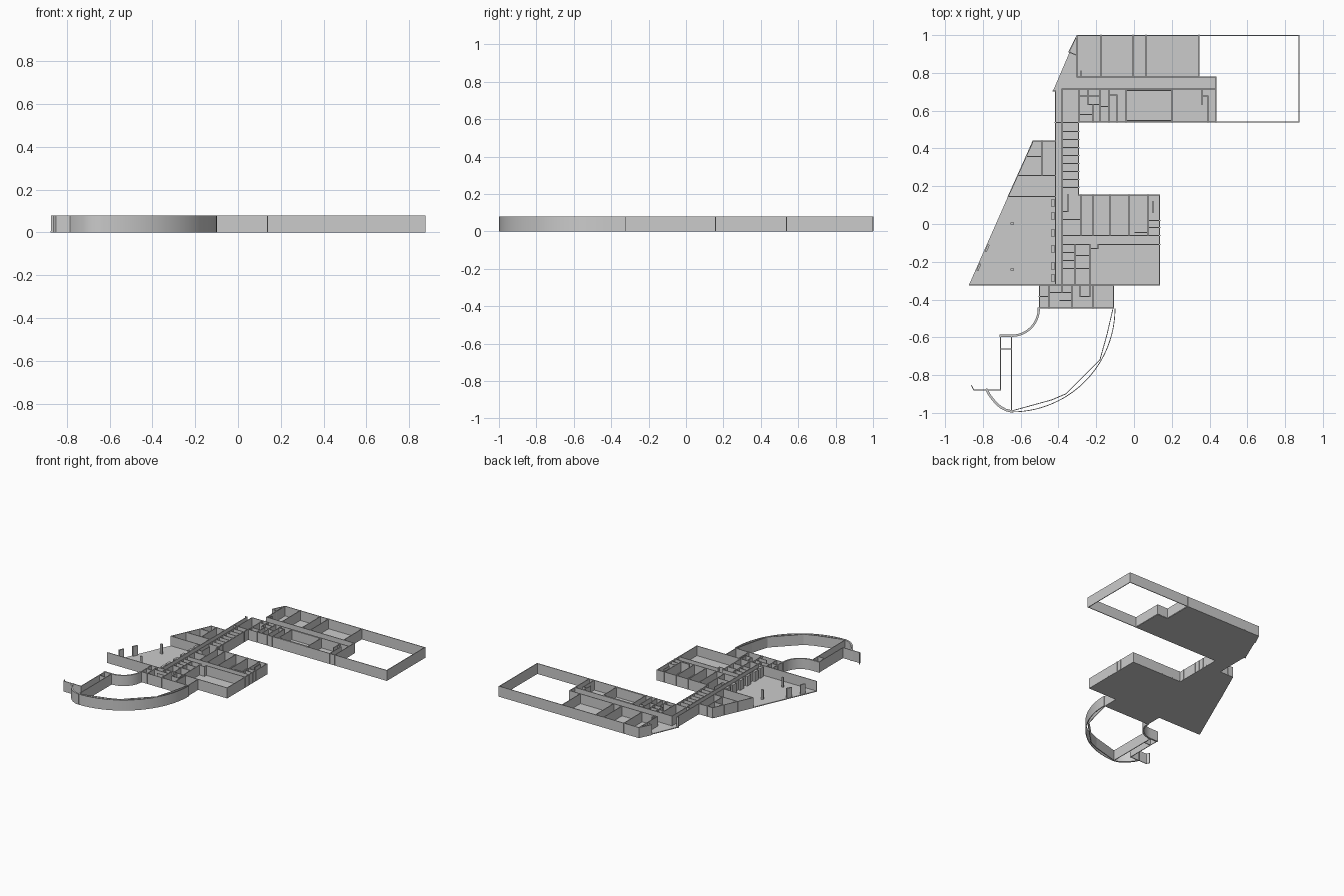
import bpy, bmesh, math
from mathutils import Vector

S = 188.5            # plan units per model unit
CX, CY = 1134, 224.5  # plan centre
H = 0.08             # wall height
SLAB = 0.006         # floor thickness


def pt(x, y):
    return Vector(((x - CX) / S, (CY - y) / S))


def finish(name, bm, smooth=False):
    bmesh.ops.recalc_face_normals(bm, faces=bm.faces)
    mesh = bpy.data.meshes.new(name)
    bm.to_mesh(mesh)
    bm.free()
    ob = bpy.data.objects.new(name, mesh)
    bpy.context.collection.objects.link(ob)
    if smooth:
        bpy.context.view_layer.objects.active = ob
        ob.select_set(True)
        bpy.ops.object.shade_smooth_by_angle(angle=math.radians(30))
        ob.select_set(False)


def add_wall(bm, path, width, z0, z1):
    """Extruded wall of constant width along an open plan path."""
    p = [pt(*q) for q in path]
    h = width / S / 2
    dirs = [(b - a).normalized() for a, b in zip(p, p[1:])]
    p[0] = p[0] - dirs[0] * h
    p[-1] = p[-1] + dirs[-1] * h
    rings = []
    for i, c in enumerate(p):
        d0, d1 = dirs[max(i - 1, 0)], dirs[min(i, len(dirs) - 1)]
        n0, n1 = Vector((-d0.y, d0.x)), Vector((-d1.y, d1.x))
        n = (n0 + n1).normalized()
        n = n * h / max(n.dot(n1), 0.3)
        rings.append([bm.verts.new((q.x, q.y, z)) for q, z in
                      ((c + n, z0), (c - n, z0), (c - n, z1), (c + n, z1))])
    for a, b in zip(rings, rings[1:]):
        for k in range(4):
            bm.faces.new((a[k], a[(k + 1) % 4], b[(k + 1) % 4], b[k]))
    bm.faces.new(rings[0])
    bm.faces.new(rings[-1])


def walls(name, paths, width=1.0, z0=0.003, z1=H, smooth=False):
    bm = bmesh.new()
    for path in paths:
        add_wall(bm, path, width, z0, z1)
    finish(name, bm, smooth)


def grid(vs=(), hs=()):
    """Vertical walls (x, y0, y1) and horizontal walls (y, x0, x1)."""
    return ([[(x, a), (x, b)] for x, a, b in vs] +
            [[(a, y), (b, y)] for y, a, b in hs])


def arc(cx, cy, r, a0, a1, n):
    return [(cx + r * math.cos(math.radians(a0 + (a1 - a0) * i / n)),
             cy + r * math.sin(math.radians(a0 + (a1 - a0) * i / n)))
            for i in range(n + 1)]


# Floor slab under the wings, corridor and hall
outline = [(1077, 36), (1199, 36), (1199, 78), (1216, 78), (1216, 123),
           (1079, 123), (1079, 195), (1160, 195), (1160, 286), (1114, 286),
           (1114, 309), (1039, 309), (1039, 286), (969, 286), (1033, 141),
           (1055, 141), (1055, 92), (1053, 92), (1074, 43)]
bm = bmesh.new()
base = bm.faces.new([bm.verts.new((*pt(*q), 0)) for q in outline])
ext = bmesh.ops.extrude_face_region(bm, geom=[base])
bmesh.ops.translate(bm, vec=(0, 0, SLAB),
                    verts=[g for g in ext["geom"] if isinstance(g, bmesh.types.BMVert)])
finish("floor_slab", bm)

# Outer walls
walls("north_wing_outer_wall", [
    [(1077, 78), (1077, 36.5), (1298.5, 36.5), (1298.5, 122.5), (1079, 122.5)],
    [(1053, 92), (1055.5, 92), (1055.5, 286)],
    [(1055, 123), (1079, 123)],
    [(1077, 36.5), (1069, 53), (1077, 56)]], z0=0)
walls("middle_wing_outer_wall", [
    [(1078.5, 123), (1078.5, 195.5), (1159.5, 195.5), (1159.5, 285.5), (970, 285.5)]], z0=0)
walls("west_rooms_outer_wall", [
    [(1055, 141.5), (1033.5, 141.5), (1008.5, 197), (1055, 197)]], z0=0)
walls("south_block_outer_wall", [
    [(1039.5, 286), (1039.5, 308.5), (1113.5, 308.5), (1113.5, 286)]], z0=0)

# North wing partitions
walls("north_wing_partitions", grid(
    [(1101, 36, 78), (1133, 36, 78), (1146, 36, 78), (1199, 36, 78),
     (1216, 78, 123), (1079, 90, 123), (1088, 90, 105), (1100, 90, 121),
     (1093, 105, 123), (1109, 90, 123), (1117, 96, 123), (1126, 90, 123),
     (1172, 90, 123), (1202, 90, 105), (1208, 97, 123), (1081, 72, 78)],
    [(78, 1077, 1216), (90, 1062, 1216), (97, 1079, 1100), (105, 1088, 1100),
     (115, 1079, 1093), (107, 1100, 1109), (96, 1109, 1117),
     (97, 1202, 1208), (91.5, 1126, 1172), (121, 1126, 1172)]))

# Long corridor with its row of cells
walls("corridor_partitions", grid(
    [(1062, 90, 293)], [(132 + 8 * i, 1062, 1079) for i in range(8)]))

# Middle wing partitions
walls("middle_wing_partitions", grid(
    [(1081, 195, 236), (1093, 195, 236), (1110, 195, 236), (1129, 195, 236),
     (1148, 195, 236), (1068, 195, 212), (1075, 245, 286), (1090, 245, 286),
     (1153, 202, 213), (1098, 245, 249)],
    [(236, 1062, 1160), (245, 1062, 1090), (245, 1098, 1160), (249, 1090, 1098),
     (212, 1062, 1068), (220, 1062, 1081), (221, 1148, 1160), (228, 1148, 1160),
     (233, 1135, 1148), (253, 1062, 1075), (261, 1062, 1075), (269, 1062, 1075),
     (256, 1075, 1090), (269, 1075, 1090)]))

# West rooms and south block partitions
walls("west_room_partitions", grid(
    [(1042, 141, 176)], [(157, 1026, 1042), (176, 1018, 1055)]))
walls("south_block_partitions", grid(
    [(1049, 286, 309), (1072, 286, 309), (1093, 286, 309), (1080, 286, 297),
     (1090, 286, 297)],
    [(297, 1039, 1049), (293, 1049, 1072), (297, 1080, 1090), (301, 1060, 1072)]))

# Hall piers: along the inner wall, along the slanted edge, and free columns
walls("hall_niche_piers", [[(1053, y), (1053, y + 5)]
                           for y in (201, 214, 231, 247, 264, 276)], 3)
edge = lambda y: 1033 - (y - 141) * 64 / 145 + 2
walls("hall_edge_piers", [[(edge(y), y), (edge(y + 5), y + 5)]
                          for y in (246, 265)], 2)
walls("hall_columns", [[(1012, y), (1013, y)] for y in (224, 270)], 2)

# Auditorium: outer sweep, faceted inner wall, foyer curve and side walls
walls("auditorium_outer_arc", [arc(1012, 309, 103, 0, 90, 40)], 0.8, 0, H, True)
walls("auditorium_inner_wall", [
    [(1113, 309), (1107, 335), (1100, 360), (1066, 394), (1052, 400), (1012, 411)]], 0.8, 0)
walls("auditorium_foyer_curve", [
    arc(1012, 309, 27, 0, 90, 16) + [(1001, 336)]], 2.2, 0, H, True)
walls("auditorium_west_walls", [
    [(972, 386), (974, 390), (1001, 390), (1001, 336)],
    [(1012, 336), (1012, 412)], [(1001, 349), (1012, 349)]], 1, 0)
walls("auditorium_small_arc", [
    [(987, 390), (990, 395.5), (993.5, 400), (997, 404), (1001, 407.3),
     (1006, 410), (1012, 411.5)]], 2.4, 0, H, True)
